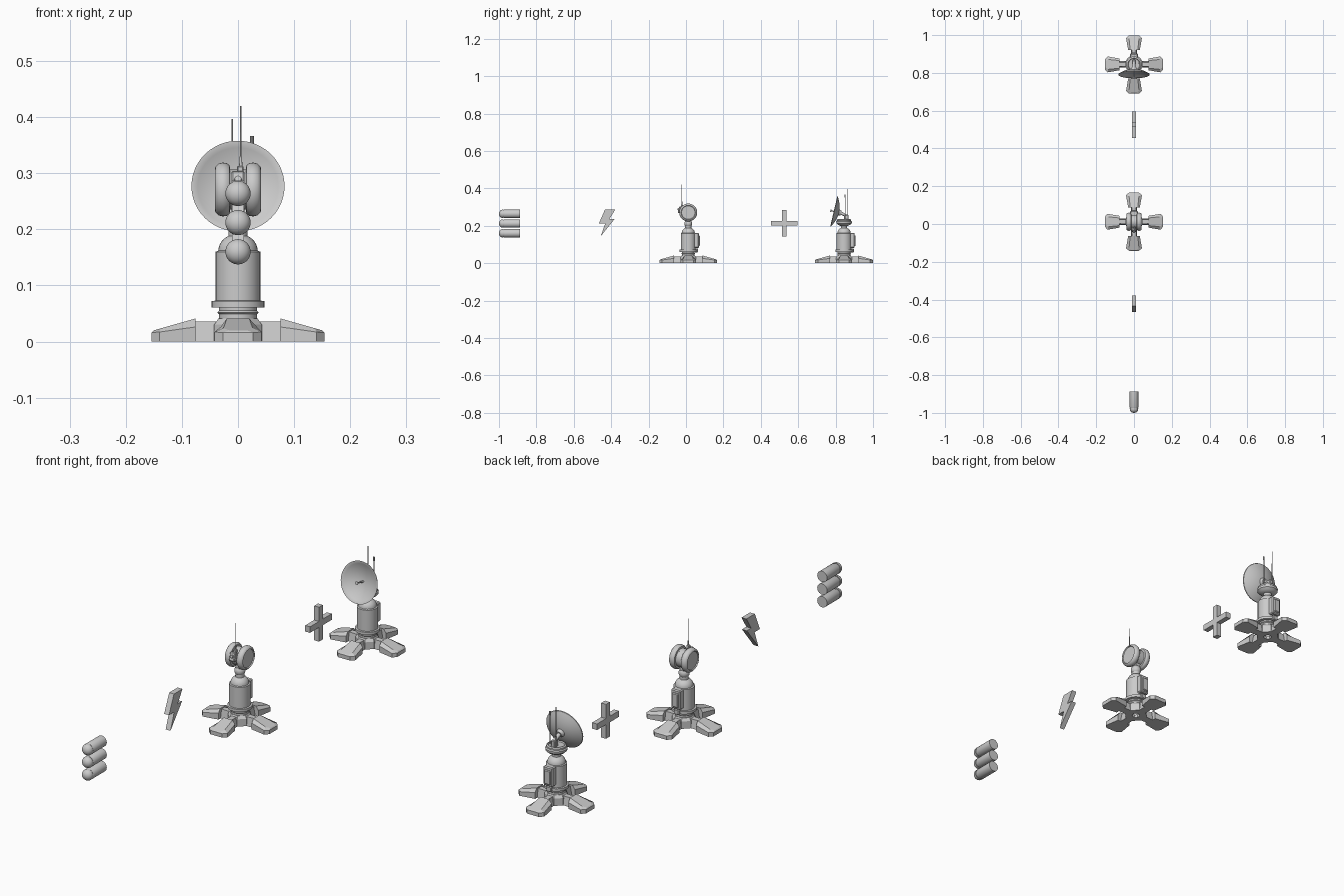
import bpy, bmesh, math
from mathutils import Matrix, Vector

if "Cube" in bpy.data.objects:
    bpy.data.objects.remove(bpy.data.objects["Cube"])

def finish(name, bm, mat=Matrix(), smooth=False):
    bmesh.ops.remove_doubles(bm, verts=bm.verts, dist=1e-6)
    bmesh.ops.recalc_face_normals(bm, faces=bm.faces)
    me = bpy.data.meshes.new(name)
    bm.to_mesh(me)
    bm.free()
    me.transform(mat)
    ob = bpy.data.objects.new(name, me)
    bpy.context.collection.objects.link(ob)
    if smooth:
        bpy.ops.object.select_all(action='DESELECT')
        ob.select_set(True)
        bpy.context.view_layer.objects.active = ob
        bpy.ops.object.shade_smooth_by_angle(angle=math.radians(35))
    return ob

def lathe(name, profile, mat=Matrix(), n=32, smooth=True):
    """Revolve (radius, z) points round z."""
    bm = bmesh.new()
    vs = [bm.verts.new((r, 0, z)) for r, z in profile]
    es = [bm.edges.new(p) for p in zip(vs, vs[1:])]
    bmesh.ops.spin(bm, geom=vs + es, axis=(0, 0, 1), cent=(0, 0, 0),
                   angle=2 * math.pi, steps=n, use_duplicate=False)
    return finish(name, bm, mat, smooth)

def loft(name, bottom, top, mat=Matrix()):
    """Join two rings of equal length into a closed solid."""
    bm = bmesh.new()
    a = [bm.verts.new(p) for p in bottom]
    b = [bm.verts.new(p) for p in top]
    bm.faces.new(a)
    bm.faces.new(b)
    for i in range(len(a)):
        j = (i + 1) % len(a)
        bm.faces.new((a[i], a[j], b[j], b[i]))
    return finish(name, bm, mat)

def plate(name, yz, hw):
    return loft(name, [(-hw, y, z) for y, z in yz], [(hw, y, z) for y, z in yz])

def box(name, loc, size, bevel=0.0, rx=0.0):
    bm = bmesh.new()
    bmesh.ops.create_cube(bm, size=1)
    bmesh.ops.scale(bm, vec=size, verts=bm.verts)
    if bevel:
        bmesh.ops.bevel(bm, geom=bm.edges[:], offset=bevel, segments=1, affect='EDGES')
    return finish(name, bm, Matrix.Translation(loc) @ Matrix.Rotation(rx, 4, 'X'))

def rod(name, a, b, r1, r2, n=12):
    a, d = Vector(a), Vector(b) - Vector(a)
    m = Matrix.Translation(a) @ d.to_track_quat('Z', 'Y').to_matrix().to_4x4()
    return lathe(name, [(0, 0), (r1, 0), (r2, d.length), (0, d.length)], m, n)

def arc(r, z, h, steps=8, start=0):
    """Dome curve from the rim to the pole."""
    return [(r * math.cos(t), z + h * math.sin(t)) for t in
            [start + (math.pi / 2 - start) * i / steps for i in range(steps + 1)]]

def pedestal(tag, cy):
    at = Matrix.Translation((0, cy, 0))
    # octagonal hub
    lathe(tag + "_hub", [(0.016, 0.012), (0.016, 0), (0.046, 0), (0.046, 0.03), (0.038, 0.041), (0, 0.041)],
          at @ Matrix.Rotation(math.pi / 8, 4, 'Z'), 8, False)
    for k in range(4):
        m = at @ Matrix.Rotation(k * math.pi / 2, 4, 'Z')
        # neck joining the foot to the hub
        loft(tag + "_leg_neck",
             [(0.03, -0.017, 0), (0.09, -0.017, 0), (0.09, 0.017, 0), (0.03, 0.017, 0)],
             [(0.03, -0.012, 0.036), (0.09, -0.01, 0.036), (0.09, 0.01, 0.036), (0.03, 0.012, 0.036)], m)
        # flared foot with sloping top
        foot = [(0.076, -0.031), (0.14, -0.042), (0.154, -0.027), (0.154, 0.027), (0.14, 0.042), (0.076, 0.031)]
        zs = (0.026, 0.017, 0.016)
        rim = [(x, y, z) for (x, y), z in zip(foot, zs + zs[::-1])]
        loft(tag + "_foot", [(x, y, 0) for x, y in foot], rim, m)
        loft(tag + "_foot_top", rim,
             [(0.076, -0.02, 0.041), (0.136, -0.026, 0.024), (0.15, -0.016, 0.02),
              (0.15, 0.016, 0.02), (0.136, 0.026, 0.024), (0.076, 0.02, 0.041)], m)
    # collars, ring, column and shoulder dome
    lathe(tag + "_column",
          [(0, 0.035), (0.034, 0.035), (0.034, 0.049), (0.037, 0.052), (0.034, 0.055), (0.034, 0.061),
           (0.047, 0.061), (0.047, 0.072), (0.04, 0.073), (0.04, 0.16), (0.035, 0.162)]
          + arc(0.035, 0.162, 0.03), at)
    lathe(tag + "_neck", [(0, 0.18), (0.017, 0.18), (0.017, 0.215), (0, 0.215)], at, 24)
    # pack on the back of the column
    box(tag + "_back_pack", (0, cy + 0.04, 0.122), (0.042, 0.034, 0.08), 0.004)
    box(tag + "_back_door", (0, cy + 0.056, 0.12), (0.028, 0.012, 0.058), 0.003)
    box(tag + "_pack_foot", (0, cy + 0.043, 0.068), (0.024, 0.018, 0.022), 0.003)

# three stacked shells with domed tips
for z in (0.16, 0.212, 0.264):
    m = Matrix.Translation((0, -1, z)) @ Matrix.Rotation(-math.pi / 2, 4, 'X')
    lathe("shell_tip", [(0, 0.023), (0.0225, 0.023)] +
          [(r, 0.02 - (q - 0.02)) for r, q in arc(0.0225, 0.02, 0.02)], m)
    lathe("shell_core", [(0.02, 0.02), (0.02, 0.03)], m)
    lathe("shell_case", [(0, 0.026), (0.021, 0.026), (0.0225, 0.029), (0.0225, 0.112), (0, 0.112)], m)

# lightning bolt and plus sign
plate("lightning_bolt", [(-0.433, 0.287), (-0.378, 0.287), (-0.409, 0.237), (-0.381, 0.237),
                         (-0.456, 0.144), (-0.432, 0.212), (-0.466, 0.212)], 0.011)
a, b = 0.0125, 0.071
plate("plus_sign", [(0.525 + y, 0.213 + z) for y, z in
                    [(-a, -b), (a, -b), (a, -a), (b, -a), (b, a), (a, a), (a, b), (-a, b),
                     (-a, a), (-b, a), (-b, -a), (-a, -a)]], 0.011)

# first turret: paired drum head
cy = 0.012
pedestal("turret", cy)
lathe("turret_ball", arc(0.021, 0.212, 0.021, 14, -math.pi / 2), Matrix.Translation((0, cy, 0)), 24)
for s in (-1, 1):
    m = Matrix.Translation((0, cy, 0.271)) @ Matrix.Rotation(s * math.pi / 2, 4, 'Y')
    lathe("turret_drum", [(0, 0.011), (0.036, 0.011), (0.036, 0.014), (0.043, 0.015), (0.047, 0.02),
                          (0.048, 0.027), (0.046, 0.035), (0.041, 0.04), (0.038, 0.041),
                          (0.036, 0.037), (0, 0.037)], m, 40)
rod("turret_axle", (-0.014, cy, 0.271), (0.014, cy, 0.271), 0.036, 0.036, 32)
box("turret_fork", (0, cy, 0.232), (0.024, 0.03, 0.04), 0.003)
box("turret_sensor", (0, cy - 0.043, 0.285), (0.024, 0.018, 0.036), 0.003, -0.25)
rod("turret_lens", (0, cy - 0.05, 0.288), (0, cy - 0.057, 0.29), 0.007, 0.006)
box("turret_aerial_mount", (0.004, cy - 0.034, 0.306), (0.012, 0.012, 0.014), 0.002)
rod("turret_aerial_base", (0.005, cy - 0.034, 0.305), (0.005, cy - 0.034, 0.33), 0.0035, 0.002)
rod("turret_aerial", (0.005, cy - 0.034, 0.325), (0.005, cy - 0.034, 0.42), 0.0016, 0.0012, 8)

# second turret: disc head with a dish
cy = 0.845
pedestal("relay", cy)
lathe("relay_head", [(0, 0.2), (0.022, 0.2), (0.034, 0.206), (0.041, 0.213), (0.042, 0.222), (0.038, 0.226),
                     (0.038, 0.232), (0.033, 0.236), (0.03, 0.231), (0, 0.231)], Matrix.Translation((0, cy, 0)))
m = Matrix.Translation((0, 0.79, 0.277)) @ Matrix.Rotation(math.radians(77), 4, 'X')
n = 8
curve = [(0.082 * i / n, -0.026 + 0.026 * (i / n) ** 2) for i in range(n + 1)]
lathe("dish", curve + [(0.083, 0.0)] + [(r, z - 0.003) for r, z in reversed(curve)], m, 48)
hub, tip = m @ Vector((0, 0, -0.026)), m @ Vector((0, 0, 0.018))
rod("dish_feed", hub, tip, 0.004, 0.002)
rod("dish_feed_horn", m @ Vector((0, 0, 0.008)), tip, 0.003, 0.007)
rod("dish_boss", m @ Vector((0, 0, -0.04)), hub, 0.012, 0.018, 20)
rod("dish_arm", m @ Vector((0, 0, -0.036)), (0, cy + 0.022, 0.25), 0.008, 0.007)
box("dish_arm_post", (0, cy + 0.012, 0.244), (0.018, 0.026, 0.03), 0.003)
rod("relay_aerial_thin", (-0.01, cy + 0.017, 0.23), (-0.01, cy + 0.017, 0.397), 0.002, 0.0012, 8)
rod("relay_aerial_thick", (0.025, cy + 0.006, 0.23), (0.025, cy + 0.006, 0.352), 0.002, 0.002, 8)
rod("relay_aerial_tip", (0.025, cy + 0.006, 0.35), (0.025, cy + 0.006, 0.366), 0.0032, 0.0032, 10)
